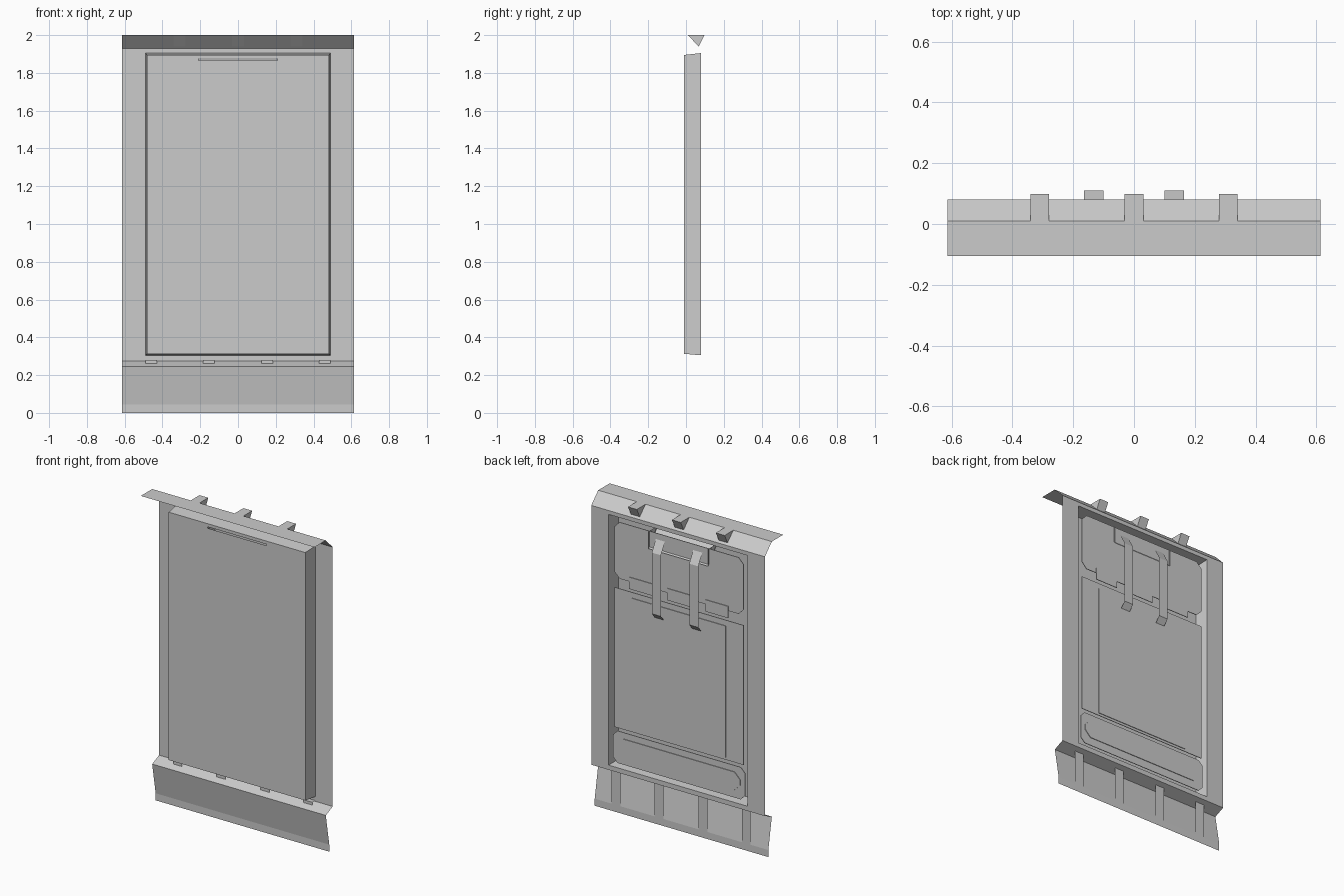
import bpy
import bmesh

cube = bpy.data.objects.get("Cube")
if cube:
    bpy.data.objects.remove(cube, do_unlink=True)

grey = bpy.data.materials.new("plain_grey")
grey.use_nodes = True
GREY = (0.6, 0.6, 0.6, 1)
grey.diffuse_color = GREY
grey.node_tree.nodes["Principled BSDF"].inputs["Base Color"].default_value = GREY


def finish(name, bm):
    bmesh.ops.remove_doubles(bm, verts=bm.verts, dist=0.0001)
    mesh = bpy.data.meshes.new(name)
    bm.to_mesh(mesh)
    bm.free()
    mesh.materials.append(grey)
    obj = bpy.data.objects.new(name, mesh)
    bpy.context.collection.objects.link(obj)
    return obj


def add_face(bm, points):
    return bm.faces.new([bm.verts.new(p) for p in points])


def folded(name, profile, x0, x1, caps=False):
    """Sheet folded along a (y, z) profile, running from x0 to x1."""
    bm = bmesh.new()
    for (ya, za), (yb, zb) in zip(profile, profile[1:]):
        add_face(bm, [(x0, ya, za), (x1, ya, za), (x1, yb, zb), (x0, yb, zb)])
    if caps:
        for x in (x0, x1):
            add_face(bm, [(x, y, z) for y, z in profile[:3]])
    return finish(name, bm)


def holed(name, xs, zs, y):
    """Upright sheet of three by three cells with the middle one open."""
    bm = bmesh.new()
    for i in range(3):
        for j in range(3):
            if (i, j) != (1, 1):
                add_face(bm, [(xs[i], y, zs[j]), (xs[i + 1], y, zs[j]),
                              (xs[i + 1], y, zs[j + 1]), (xs[i], y, zs[j + 1])])
    return finish(name, bm)


def plate(name, x0, x1, z0, z1, y, cut=0.0, depth=0.004):
    """Thin upright plate with chamfered corners, rising toward the back."""
    bm = bmesh.new()
    if cut:
        pts = [(x0 + cut, z0), (x1 - cut, z0), (x1, z0 + cut), (x1, z1 - cut),
               (x1 - cut, z1), (x0 + cut, z1), (x0, z1 - cut), (x0, z0 + cut)]
    else:
        pts = [(x0, z0), (x1, z0), (x1, z1), (x0, z1)]
    face = add_face(bm, [(x, y, z) for x, z in pts])
    out = bmesh.ops.extrude_face_region(bm, geom=[face])
    for v in out["geom"]:
        if isinstance(v, bmesh.types.BMVert):
            v.co.y += depth
    bmesh.ops.recalc_face_normals(bm, faces=bm.faces)
    return finish(name, bm)


HALF, BACK, FRONT = 0.613, 0.08, -0.01
SLOT = 0.21

# Surrounding frame and its folded top and bottom
holed("frame", (-HALF, -0.49, 0.49, HALF), (0.275, 0.305, 1.905, 1.93), BACK)
folded("top_flange", [(BACK, 1.93), (0.01, 2.0), (-0.105, 2.0)], -HALF, HALF)
folded("bottom_skirt", [(BACK, 0.275), (0.01, 0.245), (0.045, 0.045), (0.045, 0)],
       -HALF, HALF)

# Raised door: tapering walls and a front face with a slot
holed("door_front", (-0.482, -SLOT, SLOT, 0.482), (0.313, 1.866, 1.875, 1.895), FRONT)
bm = bmesh.new()
outer = [(-0.49, 0.305), (0.49, 0.305), (0.49, 1.905), (-0.49, 1.905)]
inner = [(-0.482, 0.313), (0.482, 0.313), (0.482, 1.895), (-0.482, 1.895)]
for k in range(4):
    n = (k + 1) % 4
    add_face(bm, [(outer[k][0], BACK, outer[k][1]), (outer[n][0], BACK, outer[n][1]),
                  (inner[n][0], FRONT, inner[n][1]), (inner[k][0], FRONT, inner[k][1])])
finish("door_walls", bm)

# Chute behind the slot, with triangular cheeks
folded("slot_chute", [(FRONT, 1.866), (0.077, 1.76)], -SLOT, SLOT)
for side, x in (("left", SLOT), ("right", -SLOT)):
    bm = bmesh.new()
    add_face(bm, [(x, FRONT, 1.87), (x, 0.077, 1.76), (x, 0.077, 1.87)])
    finish("chute_cheek_" + side, bm)

# Long hooked straps on the back
for side, x in (("left", 0.132), ("right", -0.132)):
    folded("strap_" + side, [(0.06, 1.85), (0.11, 1.76), (0.11, 1.37), (0.08, 1.335)],
           x - 0.032, x + 0.032)

# Wedge brackets under the top flange
wedge = [(0.01, 2.0), (0.098, 2.0), (0.067, 1.94), (0.01, 2.0)]
for i, x in enumerate((-0.31, 0, 0.31)):
    folded("wedge_bracket_%d" % (i + 1), wedge, x - 0.031, x + 0.031, caps=True)

# Clips passing through the bottom shelf
for i, x in enumerate((-0.46, -0.155, 0.155, 0.46)):
    folded("skirt_clip_%d" % (i + 1),
           [(BACK, 0.28), (0.05, 0.28), (0.05, 0.01)], x - 0.031, x + 0.031)

# Inner lining panels seen from the back
plate("upper_lining", -0.455, 0.455, 1.51, 1.87, 0.066, 0.035)
plate("middle_lining", -0.455, 0.455, 0.555, 1.446, 0.066)
plate("lower_lining", -0.465, 0.465, 0.33, 0.535, 0.066, 0.03)
plate("lower_pad", -0.433, 0.433, 0.38, 0.495, 0.07, 0.04)
plate("centre_pad", -0.33, 0.33, 0.57, 1.41, 0.07)
for i, x in enumerate((-0.27, 0, 0.27)):
    plate("lining_tab_%d" % (i + 1), x - 0.08, x + 0.08, 1.465, 1.54, 0.07)

# Jogged rails beside the centre pad
path = [(0.345, 1.42), (0.345, 1.35), (0.37, 1.28), (0.37, 0.72), (0.345, 0.65), (0.345, 0.57)]
for side, s in (("left", 1), ("right", -1)):
    bm = bmesh.new()
    for (xa, za), (xb, zb) in zip(path, path[1:]):
        add_face(bm, [(s * xa, 0.075, za), (s * (xa + 0.025), 0.075, za),
                      (s * (xb + 0.025), 0.075, zb), (s * xb, 0.075, zb)])
    finish("rail_" + side, bm)
